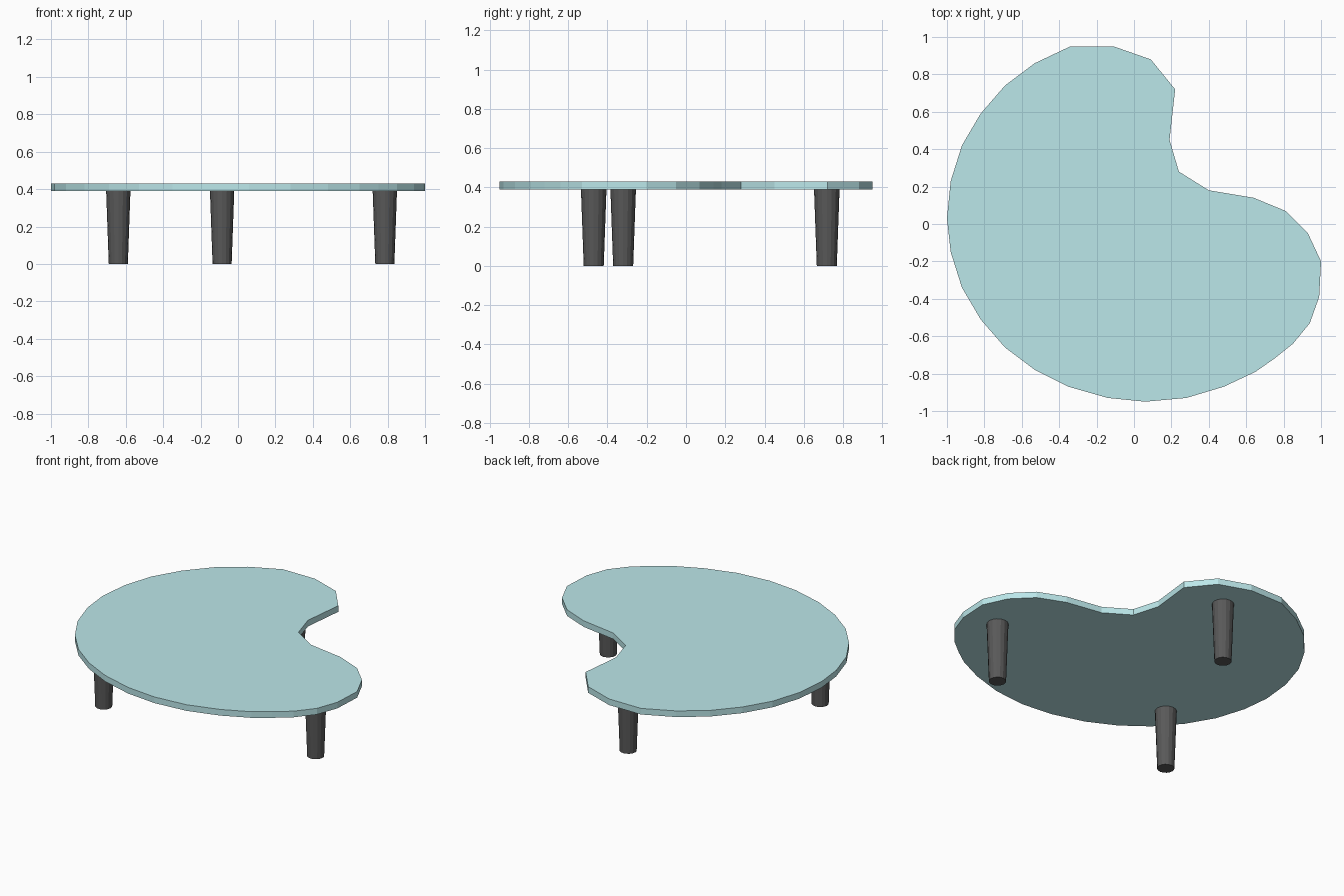
import bpy, bmesh

if "Cube" in bpy.data.objects:
    bpy.data.objects.remove(bpy.data.objects["Cube"])

def material(name, rgb):
    m = bpy.data.materials.new(name)
    m.diffuse_color = (*rgb, 1)
    m.use_nodes = True
    m.node_tree.nodes["Principled BSDF"].inputs["Base Color"].default_value = m.diffuse_color
    return m

glass = material("pale_teal", (0.5, 0.8, 0.82))
dark = material("dark_grey", (0.1, 0.1, 0.1))

TOP_Z, THICK = 0.43, 0.04

# Kidney-shaped outline, clockwise seen from above
outline = [(-.34, .95), (-.11, .95), (.09, .88), (.22, .72), (.19, .45), (.24, .28),
           (.40, .18), (.64, .14), (.81, .07), (.93, -.05), (1, -.20), (.99, -.39),
           (.94, -.53), (.85, -.64), (.75, -.72), (.65, -.79), (.48, -.87), (.28, -.93),
           (.06, -.95), (-.14, -.93), (-.35, -.87), (-.53, -.78), (-.69, -.66),
           (-.82, -.51), (-.92, -.34), (-.98, -.15), (-1, .03), (-.98, .23),
           (-.92, .42), (-.82, .59), (-.69, .74), (-.53, .86)]

# Tabletop: outline face extruded downwards
bm = bmesh.new()
face = bm.faces.new([bm.verts.new((x, y, TOP_Z)) for x, y in reversed(outline)])
ext = bmesh.ops.extrude_face_region(bm, geom=[face], use_keep_orig=True)
low = [v for v in ext["geom"] if isinstance(v, bmesh.types.BMVert)]
bmesh.ops.translate(bm, verts=low, vec=(0, 0, -THICK))
bmesh.ops.recalc_face_normals(bm, faces=bm.faces)
mesh = bpy.data.meshes.new("tabletop")
bm.to_mesh(mesh)
bm.free()
mesh.materials.append(glass)
bpy.context.collection.objects.link(bpy.data.objects.new("tabletop", mesh))

# Three tapered legs
leg_height = TOP_Z - THICK
for name, x, y in (("left_leg", -.64, -.47), ("right_leg", .785, -.32), ("back_leg", -.085, .717)):
    bpy.ops.mesh.primitive_cone_add(vertices=16, radius1=.051, radius2=.065,
                                    depth=leg_height, location=(x, y, leg_height / 2))
    leg = bpy.context.object
    leg.name = name
    leg.data.materials.append(dark)
